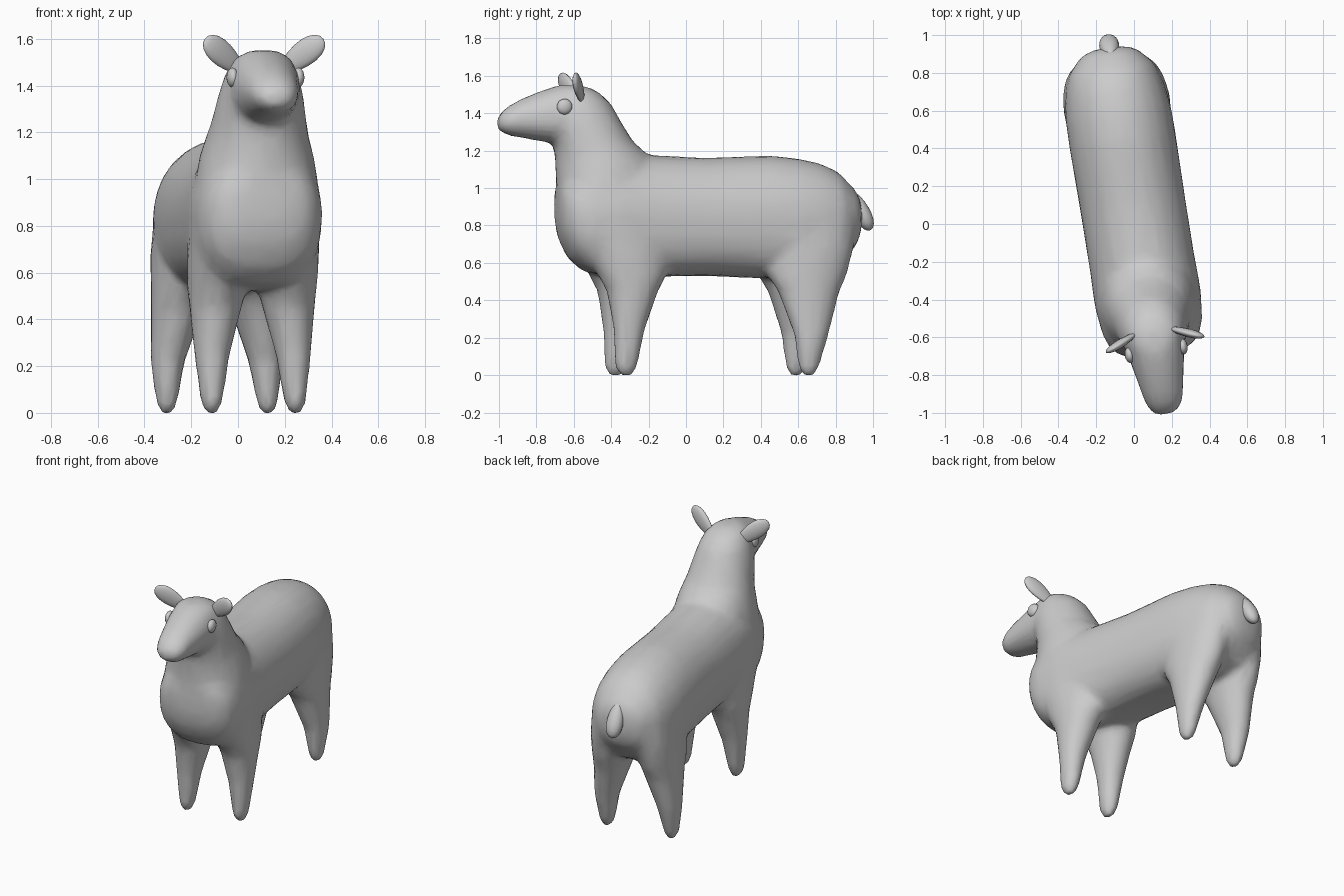
import bpy, bmesh, math
from mathutils import Matrix, Vector

if "Cube" in bpy.data.objects:
    bpy.data.objects.remove(bpy.data.objects["Cube"])

# The animal stands turned slightly about z
TURN = Matrix.Translation((0.01, 0, 0)) @ Matrix.Rotation(math.atan(0.16), 4, 'Z')


def finish(bm, name):
    bmesh.ops.recalc_face_normals(bm, faces=bm.faces)
    bm.transform(TURN)
    for f in bm.faces:
        f.smooth = True
    me = bpy.data.meshes.new(name)
    bm.to_mesh(me)
    bm.free()
    ob = bpy.data.objects.new(name, me)
    bpy.context.collection.objects.link(ob)
    return ob


def loft(bm, rings, n=24, power=2.05, low=2.05):
    """rings: (centre, half-axis a, half-axis b), joined into a closed tube;
    'low' squares off the half on the negative side of b"""
    loops = []
    for c, a, b in rings:
        loop = []
        for i in range(n):
            t = 2 * math.pi * i / n
            co, si = math.cos(t), math.sin(t)
            e = 2 / (low if si < 0 else power)
            p = math.copysign(abs(co) ** e, co)
            q = math.copysign(abs(si) ** e, si)
            loop.append(bm.verts.new(Vector(c) + Vector(a) * p + Vector(b) * q))
        loops.append(loop)
    for l0, l1 in zip(loops, loops[1:]):
        for i in range(n):
            j = (i + 1) % n
            bm.faces.new((l0[i], l0[j], l1[j], l1[i]))
    bm.faces.new(loops[0])
    bm.faces.new(loops[-1])


def along(stations):
    """upright sections: (y, z low, z high, half width)"""
    return [((0, y, (a + b) / 2), (w, 0, 0), (0, 0, (b - a) / 2)) for y, a, b, w in stations]


def level(stations):
    """level sections: (z, x, y, half x, half y)"""
    return [((x, y, z), (hx, 0, 0), (0, hy, 0)) for z, x, y, hx, hy in stations]


body = bmesh.new()
# Torso, flatter along the lower flanks
loft(body, along([
    (0.945, 0.78, 0.92, 0.07), (0.92, 0.70, 0.985, 0.15), (0.82, 0.57, 1.09, 0.235),
    (0.72, 0.52, 1.135, 0.265), (0.60, 0.51, 1.16, 0.282), (0.45, 0.515, 1.175, 0.284),
    (0.10, 0.53, 1.163, 0.28), (-0.20, 0.525, 1.178, 0.28), (-0.40, 0.525, 1.20, 0.285),
    (-0.55, 0.55, 1.16, 0.268), (-0.63, 0.62, 1.12, 0.24), (-0.68, 0.72, 1.07, 0.185),
    (-0.70, 0.82, 1.0, 0.10)]), low=2.6)
# Neck
loft(body, level([
    (0.80, 0, -0.46, 0.268, 0.215), (1.00, 0, -0.45, 0.262, 0.25), (1.10, 0, -0.44, 0.245, 0.265),
    (1.18, 0, -0.46, 0.22, 0.25), (1.25, 0, -0.505, 0.203, 0.217),
    (1.35, 0, -0.55, 0.185, 0.20), (1.45, 0, -0.58, 0.158, 0.175),
    (1.52, 0, -0.61, 0.12, 0.13), (1.55, 0, -0.63, 0.06, 0.07)]))
# Head and muzzle
loft(body, along([
    (-0.50, 1.25, 1.52, 0.15), (-0.70, 1.235, 1.55, 0.15), (-0.80, 1.25, 1.515, 0.13),
    (-0.90, 1.27, 1.475, 0.112), (-0.97, 1.28, 1.435, 0.096), (-1.02, 1.31, 1.385, 0.055)]))
# Legs, running up into shoulders and haunches
FRONT = [(-0.012, 0.181, -0.353, 0.022, 0.03), (0.04, 0.181, -0.353, 0.047, 0.062),
         (0.25, 0.176, -0.335, 0.077, 0.087), (0.45, 0.158, -0.315, 0.112, 0.14),
         (0.53, 0.153, -0.315, 0.125, 0.185), (0.68, 0.15, -0.35, 0.132, 0.22),
         (0.88, 0.14, -0.40, 0.128, 0.20)]
REAR = [(-0.012, 0.218, 0.63, 0.022, 0.03), (0.04, 0.218, 0.63, 0.047, 0.058),
        (0.22, 0.212, 0.645, 0.074, 0.096), (0.45, 0.171, 0.637, 0.112, 0.168),
        (0.53, 0.162, 0.63, 0.122, 0.215), (0.68, 0.15, 0.645, 0.132, 0.24),
        (0.88, 0.125, 0.66, 0.135, 0.24)]
for side in (1, -1):
    for leg in (FRONT, REAR):
        loft(body, level([(z, side * x, y, a, b) for z, x, y, a, b in leg]), 20)

# Fuse the masses into one smooth, lightly faceted skin
skin = finish(body, "body")
rm = skin.modifiers.new("fuse", 'REMESH')
rm.mode = 'VOXEL'
rm.voxel_size = 0.018
rm.use_smooth_shade = True
sm = skin.modifiers.new("soften", 'SMOOTH')
sm.factor = 0.5
sm.iterations = 18
dc = skin.modifiers.new("simplify", 'DECIMATE')
dc.ratio = 0.12


def pod(name, base, tip, wide, thin, facing, taper=0.0):
    """ellipsoid from base to tip, slimmer at the base when tapered"""
    base, tip = Vector(base), Vector(tip)
    z = (tip - base).normalized()
    y = Vector(facing)
    y = (y - z * y.dot(z)).normalized()
    x = y.cross(z)
    bm = bmesh.new()
    bmesh.ops.create_uvsphere(bm, u_segments=16, v_segments=10, radius=1)
    half = (tip - base).length / 2
    for v in bm.verts:
        k = 1 + taper * v.co.z
        v.co = (base + tip) / 2 + x * v.co.x * wide * k + y * v.co.y * thin * k + z * v.co.z * half
    return finish(bm, name)


# Ears and eyes, one per side
for s, label in ((1, "right"), (-1, "left")):
    pod(label + "_ear", (s * 0.08, -0.568, 1.46), (s * 0.257, -0.645, 1.6),
        0.054, 0.022, (s * 0.3, 1, 0), 0.25)
    pod(label + "_eye", (s * 0.143, -0.68, 1.393), (s * 0.143, -0.68, 1.477),
        0.042, 0.025, (1, 0, 0))

# Tail
pod("tail", (0.01, 0.895, 0.98), (0.01, 0.998, 0.775), 0.052, 0.045, (0, 1, 0.4), 0.2)
